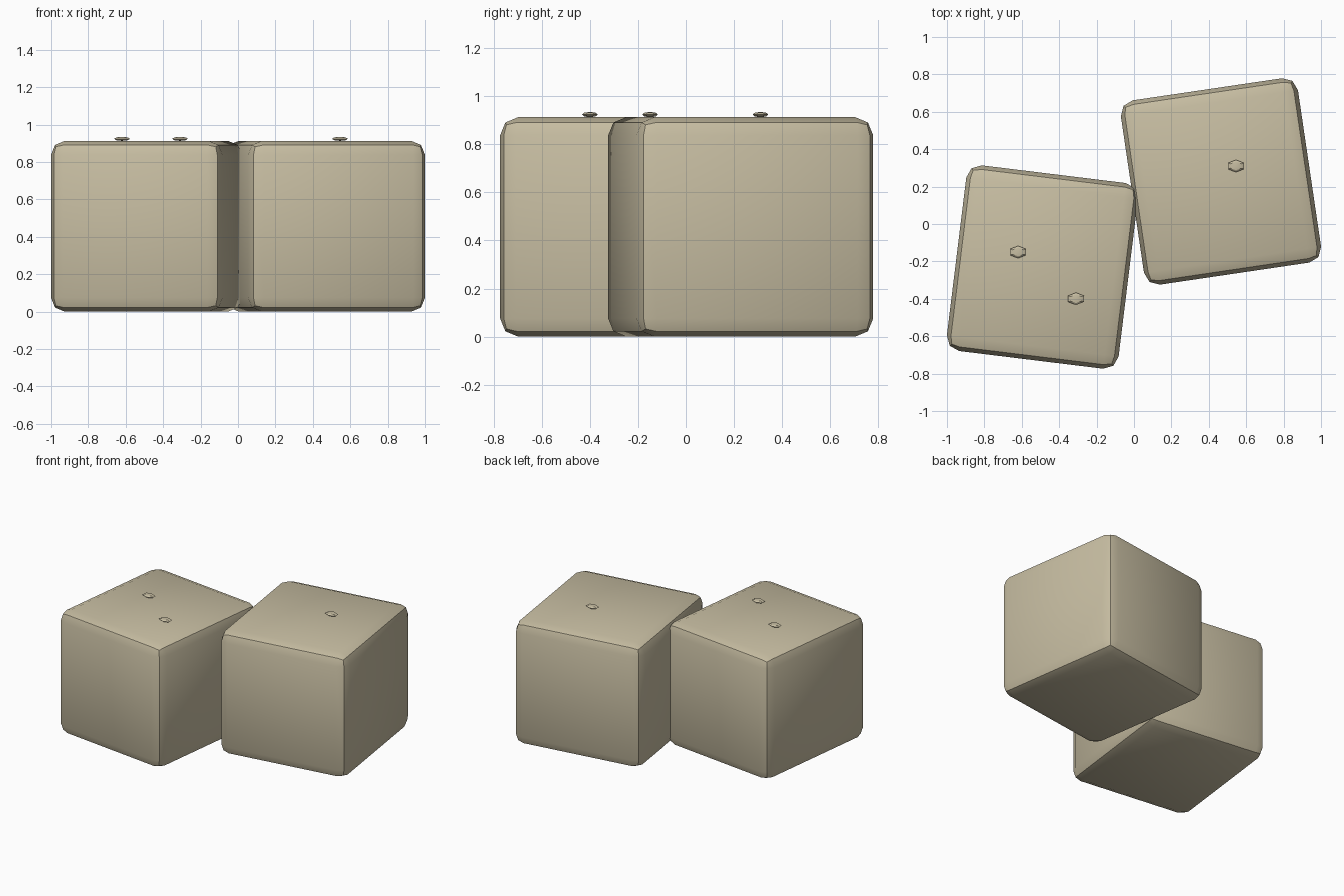
import bpy, bmesh, math
from mathutils import Matrix

cube = bpy.data.objects.get("Cube")
if cube:
    bpy.data.objects.remove(cube, do_unlink=True)

# Single sandy tan material
tan = bpy.data.materials.new("sandy_tan")
tan.use_nodes = True
colour = (0.57, 0.51, 0.36, 1.0)
tan.diffuse_color = colour
tan.node_tree.nodes["Principled BSDF"].inputs["Base Color"].default_value = colour

HEIGHT = 0.913
BEVEL = 0.075


def finish(bm, name, location, turn=0.0):
    """Turn a bmesh into a smooth-shaded object with sharp creases kept."""
    bmesh.ops.recalc_face_normals(bm, faces=bm.faces)
    mesh = bpy.data.meshes.new(name)
    bm.to_mesh(mesh)
    bm.free()
    mesh.materials.append(tan)
    obj = bpy.data.objects.new(name, mesh)
    obj.location = location
    obj.rotation_euler.z = math.radians(turn)
    bpy.context.collection.objects.link(obj)
    bpy.ops.object.select_all(action='DESELECT')
    obj.select_set(True)
    bpy.context.view_layer.objects.active = obj
    bpy.ops.object.shade_smooth_by_angle(angle=math.radians(30))
    return obj


def block(name, x, y, width, depth, turn):
    """Box with two-step bevelled edges, resting on the floor."""
    bm = bmesh.new()
    bmesh.ops.create_cube(bm, size=1.0, matrix=Matrix.Diagonal((width, depth, HEIGHT, 1)))
    bmesh.ops.bevel(bm, geom=bm.edges[:], offset=BEVEL, offset_type='OFFSET',
                    segments=2, profile=0.5, affect='EDGES')
    return finish(bm, name, (x, y, HEIGHT / 2), turn)


def pebble(name, x, y):
    """Flattened six-sided bead lying on top of a block."""
    bm = bmesh.new()
    bmesh.ops.create_uvsphere(bm, u_segments=6, v_segments=4, radius=1.0,
                              matrix=Matrix.Diagonal((0.049, 0.033, 0.011, 1)))
    return finish(bm, name, (x, y, HEIGHT + 0.011))


# Two slightly turned blocks touching at a corner
block("right_block", -0.4895, -0.23, 0.925, 1.0, -7.0)
block("left_block", 0.465, 0.2275, 0.957, 0.996, 8.4)

# Small beads on the top faces
pebble("right_block_bead_back", -0.62, -0.15)
pebble("right_block_bead_front", -0.31, -0.40)
pebble("left_block_bead", 0.545, 0.31)
